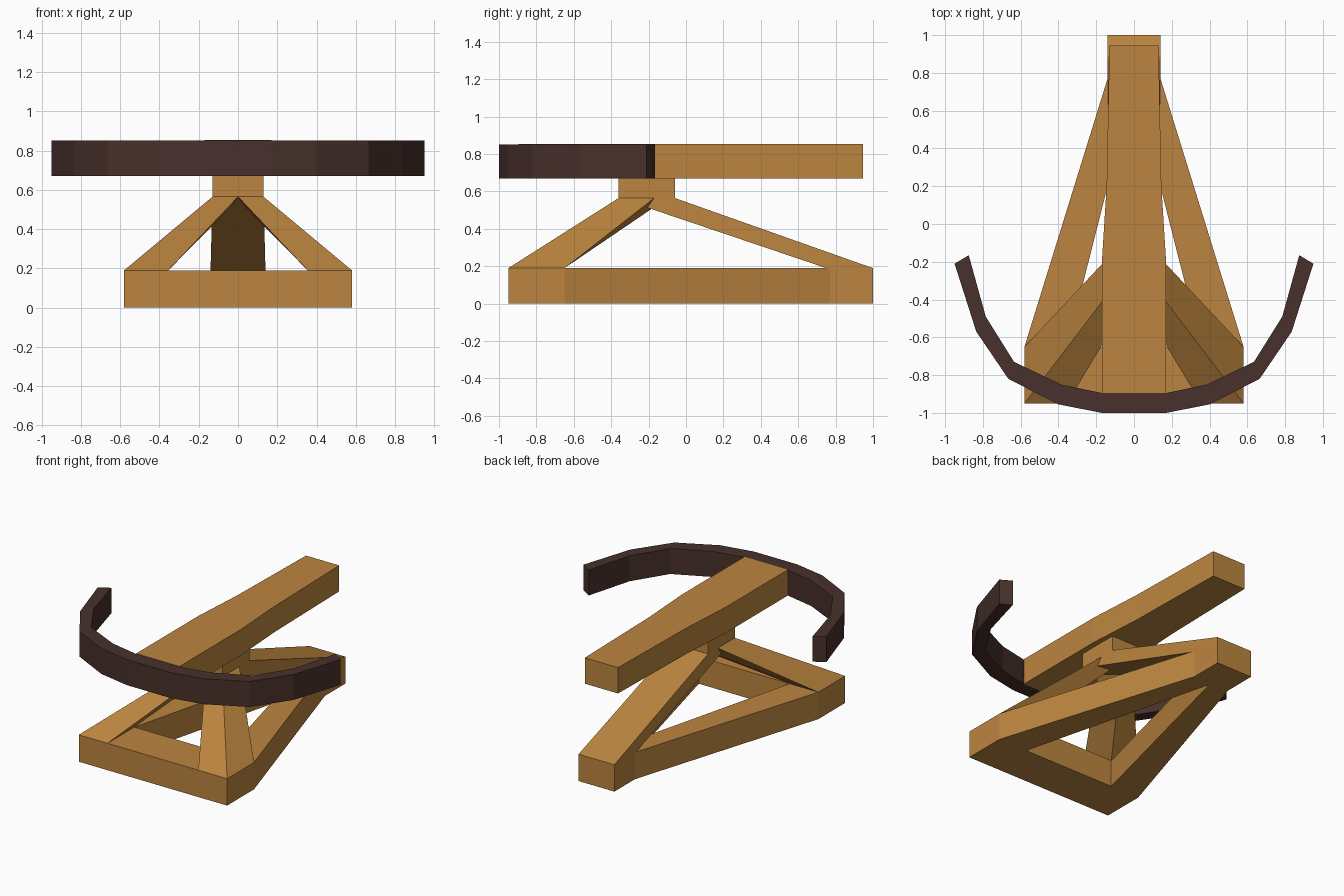
import bpy, bmesh

if "Cube" in bpy.data.objects:
    bpy.data.objects.remove(bpy.data.objects["Cube"])


def material(name, color):
    m = bpy.data.materials.new(name)
    m.diffuse_color = color
    m.use_nodes = True
    m.node_tree.nodes["Principled BSDF"].inputs["Base Color"].default_value = m.diffuse_color
    return m


wood = material("wood", (0.50, 0.235, 0.05, 1))
dark_wood = material("dark_wood", (0.065, 0.03, 0.024, 1))


def finish(name, bm, mat, mirror):
    bmesh.ops.recalc_face_normals(bm, faces=bm.faces)
    if mirror:
        # open the seam so both halves join cleanly
        seam = [f for f in bm.faces if all(abs(v.co.x) < 1e-5 for v in f.verts)]
        bmesh.ops.delete(bm, geom=seam, context='FACES')
    me = bpy.data.meshes.new(name)
    bm.to_mesh(me)
    bm.free()
    me.materials.append(mat)
    ob = bpy.data.objects.new(name, me)
    bpy.context.collection.objects.link(ob)
    if mirror:
        ob.modifiers.new("mirror", 'MIRROR')
    return ob


def loft(name, low, high, mat, mirror=False):
    """Solid between two point rings of equal length."""
    bm = bmesh.new()
    a = [bm.verts.new(p) for p in low]
    b = [bm.verts.new(p) for p in high]
    n = len(a)
    bm.faces.new(a)
    bm.faces.new(b)
    for i in range(n):
        j = (i + 1) % n
        bm.faces.new((a[i], a[j], b[j], b[i]))
    return finish(name, bm, mat, mirror)


def half_prism(name, outline, z0, z1, mat):
    """Half plan outline (x >= 0), raised and mirrored."""
    return loft(name, [(x, y, z0) for x, y in outline],
                [(x, y, z1) for x, y in outline], mat, True)


def rect(w, y0, y1, z):
    return [(-w, y0, z), (w, y0, z), (w, y1, z), (-w, y1, z)]


# triangular ground frame with open middle
half_prism("base_frame",
           [(0, -.95), (.58, -.95), (.58, -.65), (.14, .77), (.14, 1), (0, 1),
            (0, .75), (.355, -.65), (0, -.65)], 0, .19, wood)

# two front legs leaning in to the post
loft("front_legs",
     [(.58, -.95, .19), (.58, -.65, .19), (.355, -.65, .19), (.355, -.95, .19)],
     [(.13, -.36, .565), (.13, -.17, .565), (0, -.12, .55), (0, -.36, .565)],
     wood, True)

# long rear brace
loft("rear_brace", rect(.14, .75, 1, .19), rect(.13, -.36, -.06, .565), wood)

# short post under the beam
loft("post", rect(.13, -.36, -.06, .565), rect(.13, -.36, -.06, .67), wood)

# stock beam, tapering to the back
half_prism("stock_beam",
           [(0, -.895), (.17, -.895), (.17, -.2), (.145, .2), (.13, .945), (0, .945)],
           .67, .853, wood)

# curved bow across the front
outer = [(0, -1), (.17, -1), (.4, -.955), (.665, -.82), (.835, -.57), (.95, -.21)]
inner = [(0, -.895), (.17, -.895), (.385, -.85), (.635, -.73), (.785, -.49), (.875, -.165)]
half_prism("bow", outer + inner[::-1], .67, .85, dark_wood)
